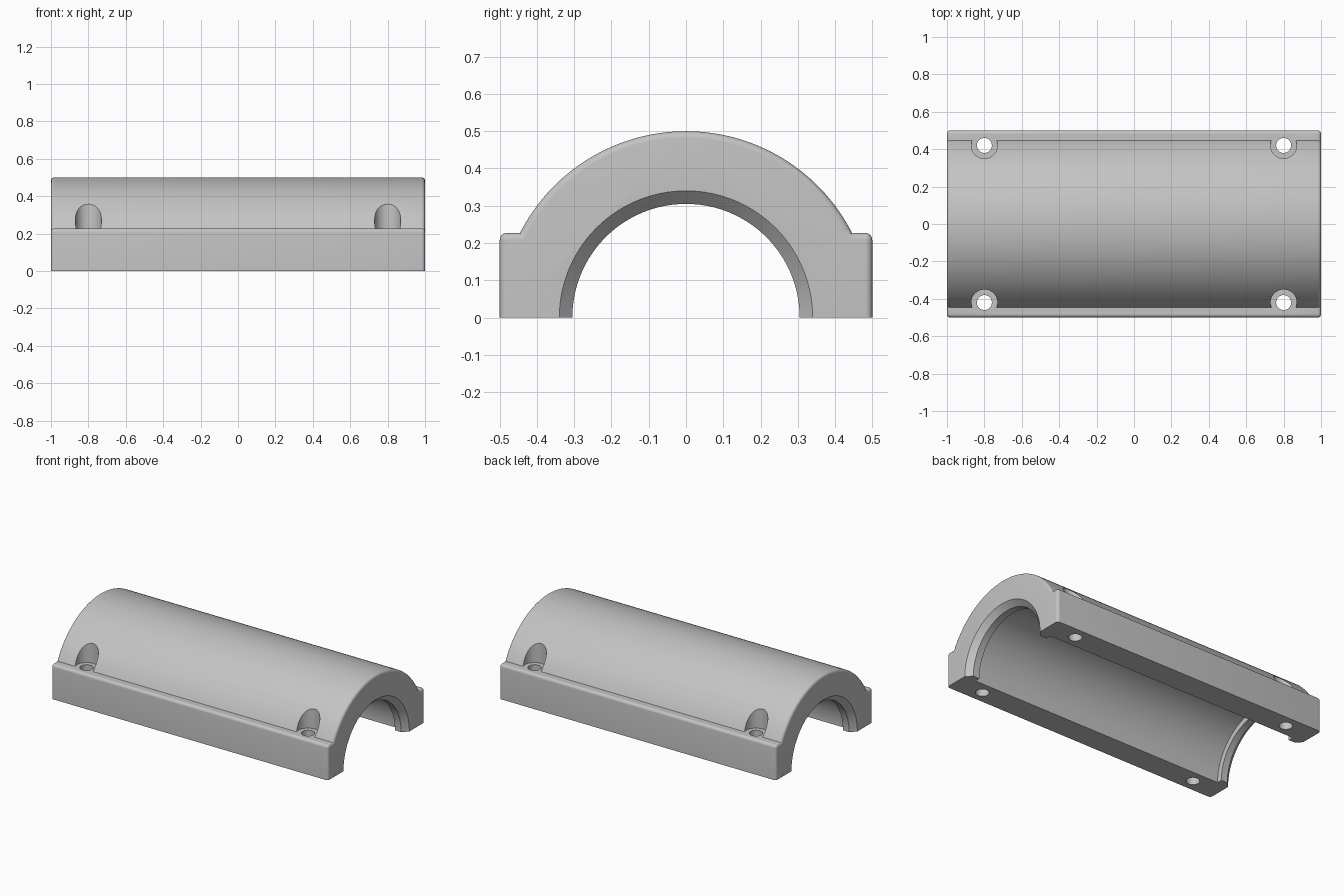
import bpy, bmesh, math

if "Cube" in bpy.data.objects:
    bpy.data.objects.remove(bpy.data.objects["Cube"])

LENGTH, R_OUT, FLANGE_Y, FLANGE_Z = 1.0, 0.5, 0.5, 0.227   # half length, radii, flange size
FILLET = 0.018

grey = bpy.data.materials.new("light_grey")
grey.diffuse_color = (0.55, 0.55, 0.55, 1)
grey.use_nodes = True
grey.node_tree.nodes["Principled BSDF"].inputs["Base Color"].default_value = grey.diffuse_color


def make_object(name, bm):
    bmesh.ops.recalc_face_normals(bm, faces=bm.faces)
    mesh = bpy.data.meshes.new(name)
    bm.to_mesh(mesh)
    bm.free()
    mesh.materials.append(grey)
    obj = bpy.data.objects.new(name, mesh)
    bpy.context.collection.objects.link(obj)
    return obj


def loft(name, rings):
    """Skin equal-length closed rings and cap both ends."""
    bm = bmesh.new()
    rows = [[bm.verts.new(p) for p in ring] for ring in rings]
    n = len(rows[0])
    for a, b in zip(rows, rows[1:]):
        for i in range(n):
            j = (i + 1) % n
            bm.faces.new((a[i], a[j], b[j], b[i]))
    bm.faces.new(rows[0][::-1])
    bm.faces.new(rows[-1])
    return make_object(name, bm)


def lathe(name, profile, place, steps):
    """Turn (axial, radius) points; place maps (axial, u, v) to a position."""
    angles = [2 * math.pi * i / steps for i in range(steps)]
    return loft(name, [[place(t, r * math.cos(a), r * math.sin(a)) for a in angles]
                       for t, r in profile])


def cut(target, cutter):
    mod = target.modifiers.new("cut", 'BOOLEAN')
    mod.operation, mod.solver, mod.object = 'DIFFERENCE', 'EXACT', cutter
    bpy.context.view_layer.objects.active = target
    bpy.ops.object.modifier_apply(modifier=mod.name)
    bpy.data.objects.remove(cutter)


def section(x, inset):
    """Half-round arch on two rounded flanges, shrunk by inset."""
    r, fy, fz = R_OUT - inset, FLANGE_Y - inset, FLANGE_Z - inset
    c = FILLET + 0.001 - inset
    half = [(fy, 0)]
    for i in range(6):
        a = math.pi / 2 * i / 5
        half.append((fy - c + c * math.cos(a), fz - c + c * math.sin(a)))
    start = math.asin(fz / r)
    for i in range(32):
        a = start + (math.pi / 2 - start) * i / 32
        half.append((r * math.cos(a), r * math.sin(a)))
    pts = half + [(0, r)] + [(-y, z) for y, z in reversed(half)]
    return [(x, y, z) for y, z in pts]


# Body with rounded end edges
ends = []
for i in range(6):
    a = math.pi / 2 * i / 5
    ends.append((LENGTH - FILLET * (1 - math.sin(a)), FILLET * (1 - math.cos(a))))
stations = [(-x, o) for x, o in reversed(ends)] + ends
body = loft("bearing_housing_half", [section(x, o) for x, o in stations])

# Bore with a chamfered lip at each end
lip = [(0.92, 0.34), (0.92, 0.305), (0.965, 0.305), (1.0, 0.34), (1.05, 0.39)]
bore = [(-x, r) for x, r in reversed(lip)] + lip
cut(body, lathe("bore_cutter", bore, lambda t, u, v: (t, u, v), 128))

# Bolt holes with screw-head recesses
hole = [(-0.1, 0.04), (FLANGE_Z - 0.0005, 0.04), (FLANGE_Z - 0.0005, 0.07), (0.6, 0.07)]
for sx in (-1, 1):
    for sy in (-1, 1):
        cut(body, lathe("bolt_cutter", hole,
                        lambda t, u, v: (sx * 0.8 + u, sy * 0.42 + v, t), 48))

# Smooth curved faces, keep crisp edges
bpy.ops.object.select_all(action='DESELECT')
body.select_set(True)
bpy.context.view_layer.objects.active = body
bpy.ops.object.shade_smooth_by_angle(angle=math.radians(30))
